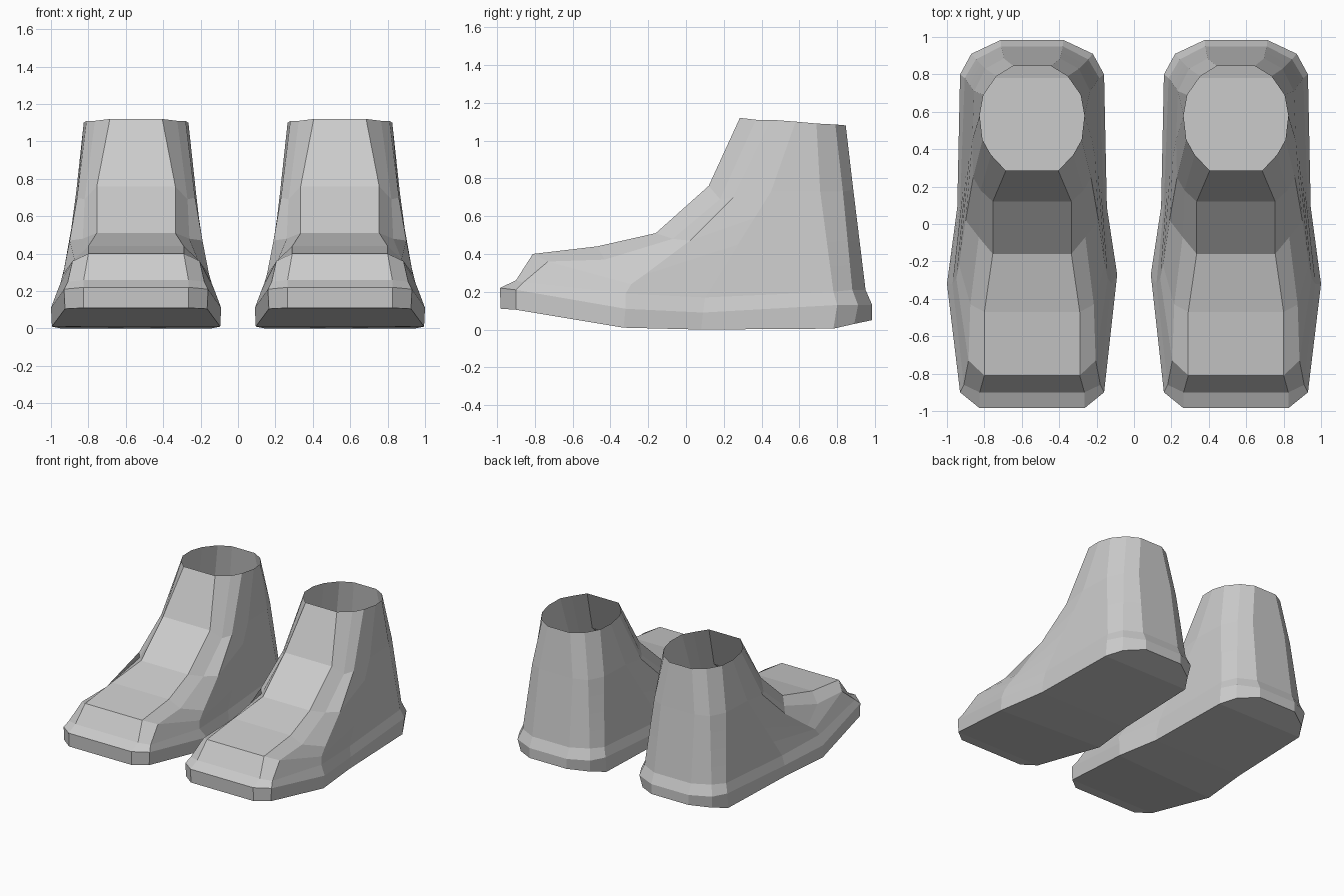
import bpy, bmesh
from mathutils import Vector as V

if "Cube" in bpy.data.objects:
    bpy.data.objects.remove(bpy.data.objects["Cube"])

CX = 0.545   # centre line of one boot

# Front columns, sole edge up to collar: (half width, y, z)
toe = [(.28, -.98, .11), (.28, -.985, .22), (.28, -.90, .26), (.255, -.81, .40),
       (.255, -.47, .44), (.21, -.16, .51), (.21, .12, .76), (.14, .285, 1.12)]
shoulder = [(.38, -.90, .105), (.385, -.90, .21), (.365, -.86, .25), (.34, -.73, .36),
            (.33, -.43, .37), (.285, -.07, .48), (.275, .18, .69), (.22, .37, 1.11)]
ball = [(.45, -.33, .01), (.455, -.32, .11), (.425, -.32, .19), (.405, -.29, .24),
        (.39, -.22, .29), (.355, .02, .47), (.315, .25, .70), (.265, .45, 1.11)]

# Rear columns: sole edge, widest line, sole top, shaft middle, collar
rear = [
    [(.40, .08, 0), (.40, .09, .09), (.385, .10, .17), (.32, .45, .73), (.28, .58, 1.10)],
    [(.38, .78, .005), (.385, .80, .13), (.36, .78, .20), (.31, .71, .73), (.26, .69, 1.09)],
    [(.31, .89, .03), (.325, .91, .13), (.30, .88, .21), (.25, .83, .73), (.19, .79, 1.085)],
    [(.165, .985, .05), (.165, .985, .13), (.165, .95, .21), (.15, .885, .74), (.10, .845, 1.08)],
]


def fill(col):
    """Add the in-between rows a rear column needs to match the front ones."""
    low, mid = V(col[2]), V(col[3])
    return col[:3] + [tuple(low.lerp(mid, t)) for t in (.25, .5, .75)] + col[3:]


half = [toe, shoulder, ball] + [fill(c) for c in rear]


def make_boot(name, side):
    bm = bmesh.new()
    outer = [[bm.verts.new((side * (CX + h), y, z)) for h, y, z in c] for c in half]
    inner = [[bm.verts.new((side * (CX - h), y, z)) for h, y, z in c] for c in half]
    loop = outer + inner[::-1]
    n = len(loop)
    # Upper and sole wall
    for i in range(n):
        a, b = loop[i], loop[(i + 1) % n]
        for r in range(len(a) - 1):
            bm.faces.new((a[r], b[r], b[r + 1], a[r + 1]))
    # Underside of the sole
    for i in range(len(half) - 1):
        bm.faces.new((outer[i][0], inner[i][0], inner[i + 1][0], outer[i + 1][0]))
    # Inner side bulges slightly further back
    inner[2][0].co.y += .05
    inner[2][1].co.y += .05
    bmesh.ops.recalc_face_normals(bm, faces=bm.faces)
    # Underside must face down on an open shell
    sole = min(bm.faces, key=lambda f: f.calc_center_median().z)
    if sole.normal.z > 0:
        bmesh.ops.reverse_faces(bm, faces=bm.faces)
    mesh = bpy.data.meshes.new(name)
    bm.to_mesh(mesh)
    bm.free()
    bpy.context.collection.objects.link(bpy.data.objects.new(name, mesh))


make_boot("boot_outer_right", 1)
make_boot("boot_outer_left", -1)
